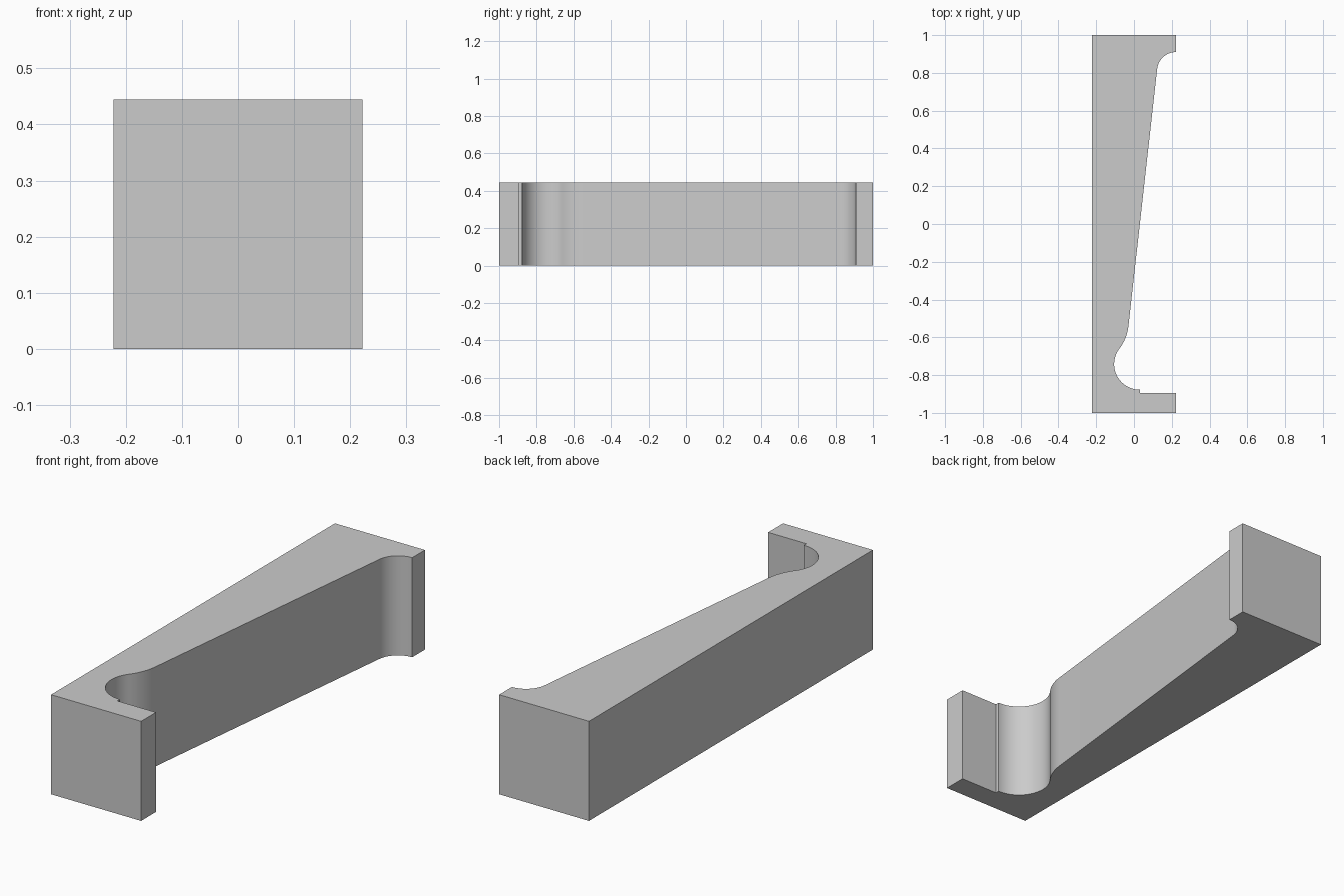
import bpy, bmesh
from math import sin, cos, radians

cube = bpy.data.objects.get("Cube")
if cube:
    bpy.data.objects.remove(cube, do_unlink=True)

HALF_WIDTH, HEIGHT = 0.222, 0.444

grey = bpy.data.materials.new("plain_grey")
grey.use_nodes = True
colour = (0.6, 0.6, 0.6, 1)
grey.diffuse_color = colour
grey.node_tree.nodes["Principled BSDF"].inputs["Base Color"].default_value = colour


def arc(cx, cy, r, start, end, steps):
    """Points along a circular arc, angles in degrees."""
    angles = [radians(start + (end - start) * i / steps) for i in range(steps + 1)]
    return [(cx + r * cos(a), cy + r * sin(a)) for a in angles]


# Outline: front lip, round pocket, blend, tapered wall, rear fillet
outline = [(-HALF_WIDTH, -1), (HALF_WIDTH, -1), (HALF_WIDTH, -0.895), (0.032, -0.895)]
outline += arc(0.03, -0.742, 0.135, 271, 142.5, 32)
outline += arc(-0.266, -0.515, 0.238, -37.5, -6.4, 12)[1:]
outline += arc(HALF_WIDTH, 0.81, 0.1, 173.6, 90, 24)
outline += [(HALF_WIDTH, 1), (-HALF_WIDTH, 1)]

# Extrude the outline upward into the bracket
bm = bmesh.new()
base = bm.faces.new([bm.verts.new((x, y, 0)) for x, y in outline])
top = bmesh.ops.extrude_face_region(bm, geom=[base], use_keep_orig=True)["geom"]
bmesh.ops.translate(bm, vec=(0, 0, HEIGHT),
                    verts=[v for v in top if isinstance(v, bmesh.types.BMVert)])
bmesh.ops.recalc_face_normals(bm, faces=bm.faces)
mesh = bpy.data.meshes.new("tapered_bracket")
bm.to_mesh(mesh)
bm.free()
mesh.materials.append(grey)

bracket = bpy.data.objects.new("tapered_bracket", mesh)
bpy.context.collection.objects.link(bracket)
bpy.ops.object.select_all(action="DESELECT")
bracket.select_set(True)
bpy.context.view_layer.objects.active = bracket
bpy.ops.object.shade_smooth_by_angle(angle=radians(25))
